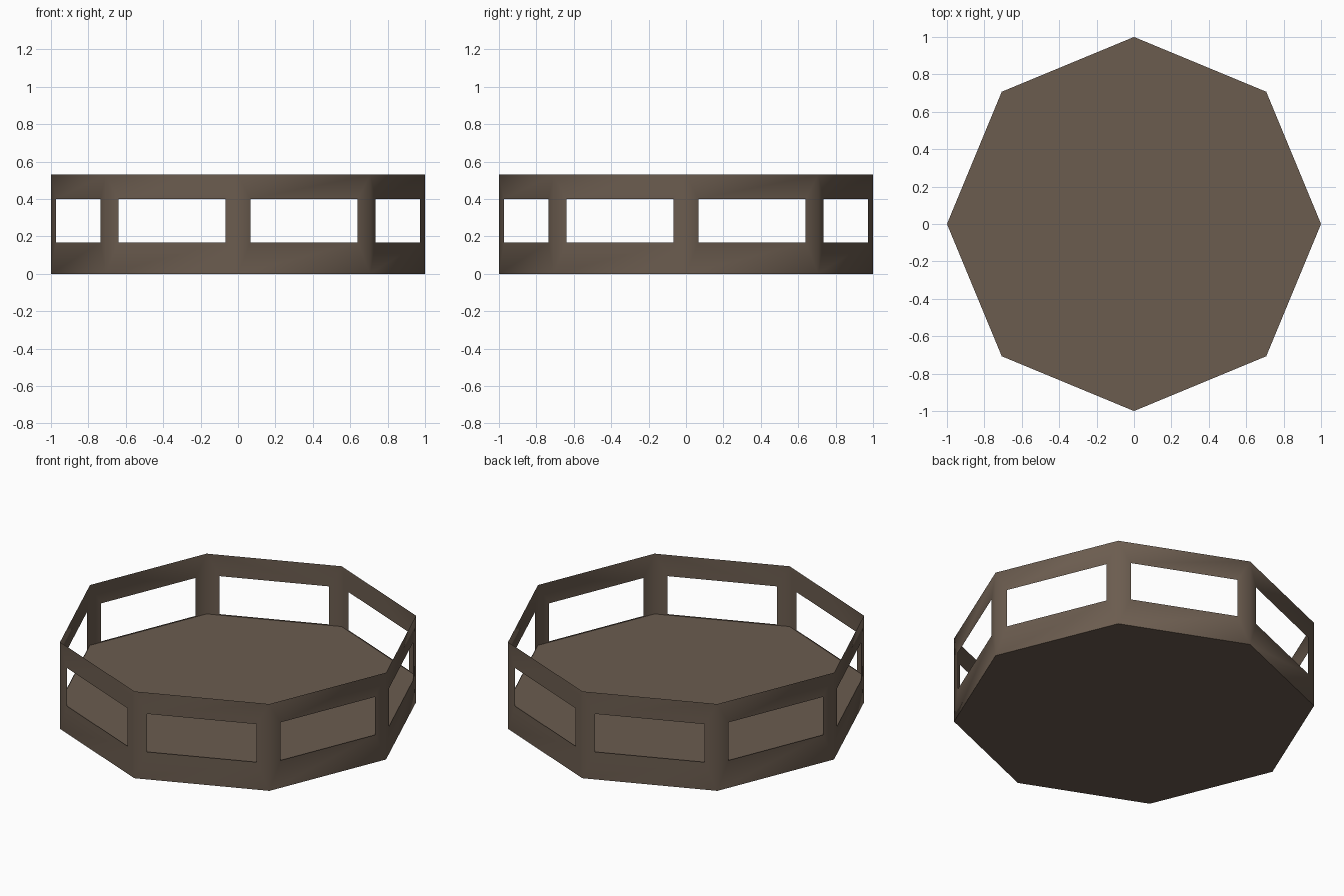
import bpy, bmesh, math

if "Cube" in bpy.data.objects:
    bpy.data.objects.remove(bpy.data.objects["Cube"])

SIDES, HEIGHT = 8, 0.53
FLOOR_Z = 0.162
WIN_LOW, WIN_HIGH = 0.168, 0.40     # window sill and head
MARGIN = 0.095                      # window margin as a share of the side length

brown = bpy.data.materials.new("dull brown")
brown.diffuse_color = (0.147, 0.107, 0.078, 1)
brown.use_nodes = True
brown.node_tree.nodes["Principled BSDF"].inputs["Base Color"].default_value = brown.diffuse_color


def corner(i, z):
    a = math.tau * i / SIDES
    return (math.cos(a), math.sin(a), z)


def finish(name, bm, smooth):
    mesh = bpy.data.meshes.new(name)
    for f in bm.faces:
        f.smooth = smooth
    bm.to_mesh(mesh)
    bm.free()
    mesh.materials.append(brown)
    obj = bpy.data.objects.new(name, mesh)
    bpy.context.collection.objects.link(obj)


# Thin wall: each side is a frame of four quads round an open window
bm = bmesh.new()
low = [bm.verts.new(corner(i, 0)) for i in range(SIDES)]
high = [bm.verts.new(corner(i, HEIGHT)) for i in range(SIDES)]
for i in range(SIDES):
    j = (i + 1) % SIDES
    outer = [low[i], low[j], high[j], high[i]]
    inner = []
    for t, z in ((MARGIN, WIN_LOW), (1 - MARGIN, WIN_LOW),
                 (1 - MARGIN, WIN_HIGH), (MARGIN, WIN_HIGH)):
        p = low[i].co.lerp(low[j].co, t)
        inner.append(bm.verts.new((p.x, p.y, z)))
    for k in range(4):
        m = (k + 1) % 4
        bm.faces.new((outer[k], outer[m], inner[m], inner[k]))
finish("windowed_wall", bm, True)

# Raised floor and flat underside
for name, z, up in (("floor", FLOOR_Z, True), ("underside", 0.0, False)):
    bm = bmesh.new()
    ring = [bm.verts.new(corner(i, z)) for i in range(SIDES)]
    bm.faces.new(ring if up else ring[::-1])
    finish(name, bm, False)
